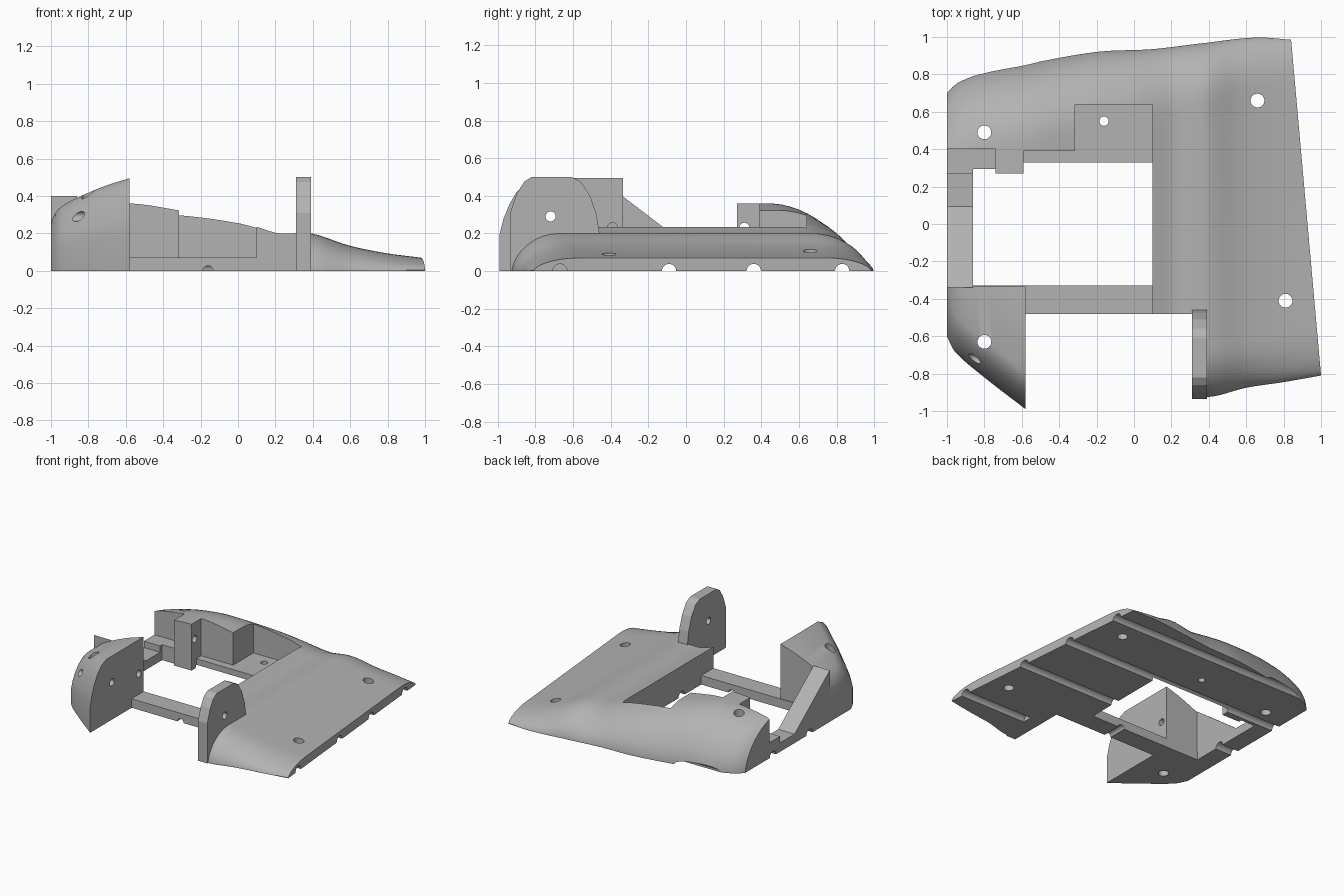
import bpy, bmesh, math
from mathutils import Matrix

if "Cube" in bpy.data.objects:
    bpy.data.objects.remove(bpy.data.objects["Cube"])

grey = bpy.data.materials.new("plain_grey")
grey.use_nodes = True
GREY = (0.45, 0.45, 0.45, 1)
grey.diffuse_color = GREY
grey.node_tree.nodes["Principled BSDF"].inputs["Base Color"].default_value = GREY


def finish(name, bm):
    bmesh.ops.recalc_face_normals(bm, faces=bm.faces)
    mesh = bpy.data.meshes.new(name)
    bm.to_mesh(mesh)
    bm.free()
    mesh.materials.append(grey)
    ob = bpy.data.objects.new(name, mesh)
    bpy.context.collection.objects.link(ob)
    return ob


def prism(name, points, lo, hi, axis="z"):
    """Extrude an outline: (x, y) along z, or (y, z) along x."""
    place = (lambda p, d: (p[0], p[1], d)) if axis == "z" else (lambda p, d: (d, p[0], p[1]))
    bm = bmesh.new()
    a = [bm.verts.new(place(p, lo)) for p in points]
    b = [bm.verts.new(place(p, hi)) for p in points]
    bm.faces.new(a)
    bm.faces.new(b)
    for i in range(len(a)):
        j = (i + 1) % len(a)
        bm.faces.new((a[i], a[j], b[j], b[i]))
    return finish(name, bm)


def rod(axis, centre, r, length):
    bm = bmesh.new()
    turn = {"x": Matrix.Rotation(math.pi / 2, 4, "Y"),
            "y": Matrix.Rotation(math.pi / 2, 4, "X"), "z": Matrix()}[axis]
    bmesh.ops.create_cone(bm, cap_ends=True, segments=24, radius1=r, radius2=r,
                          depth=length, matrix=Matrix.Translation(centre) @ turn)
    return finish("cutter", bm)


def cut(ob, cutter):
    mod = ob.modifiers.new("cut", "BOOLEAN")
    mod.operation, mod.solver, mod.object = "DIFFERENCE", "EXACT", cutter
    bpy.context.view_layer.objects.active = ob
    bpy.ops.object.modifier_apply(modifier=mod.name)
    bpy.data.objects.remove(cutter)


def smooth(ob, degrees=30):
    bpy.ops.object.select_all(action="DESELECT")
    ob.select_set(True)
    bpy.context.view_layer.objects.active = ob
    bpy.ops.object.shade_smooth_by_angle(angle=math.radians(degrees))


def curve(points):
    """Smooth function through (x, value) points."""
    n = len(points)

    def slope(i):
        a, b = points[max(i - 1, 0)], points[min(i + 1, n - 1)]
        return (b[1] - a[1]) / (b[0] - a[0])

    def value(x):
        i = 0
        while i < n - 2 and x > points[i + 1][0]:
            i += 1
        (x0, y0), (x1, y1) = points[i], points[i + 1]
        w = x1 - x0
        t = min(max((x - x0) / w, 0), 1)
        s = t * t * (3 - 2 * t)
        return (y0 + (y1 - y0) * s + w * slope(i) * t * (1 - t) ** 2
                - w * slope(i + 1) * t * t * (1 - t))
    return value


# Curved deck: height field over the whole footprint
back = curve([(-1, .70), (-.95, .75), (-.8, .81), (-.6, .85), (-.2, .92), (.1, .935),
              (.4, .97), (.75, .997), (1, .985)])
front = curve([(-1, -.93), (.39, -.925), (.6, -.875), (.8, -.845), (1, -.81)])
height = curve([(-1, .32), (-.6, .36), (-.3, .32), (0, .265), (.1, .235), (.22, .2),
                (.39, .2), (.6, .135), (.8, .095), (1, .07)])
back_width = curve([(-1, .42), (-.1, .40), (.4, .30), (1, .24)])
SPLIT = .39


def falloff(t):
    t = min(max(t, 0), 1)
    return (1 - (1 - t) ** 2) ** .6


COLS, ROWS = 70, 48
bm = bmesh.new()
grid = []
for i in range(COLS + 1):
    u = -1 + 2 * i / COLS
    line = []
    for k in range(ROWS + 1):
        v = .5 - .5 * math.cos(math.pi * k / ROWS)
        y = front(u) + (back(u) - front(u)) * v
        z = height(u) * falloff((back(u) - y) / back_width(u)) * falloff((y - front(u)) / .25)
        edge = 1 - .16 * (y + .81) / 1.795
        x = u if u < SPLIT else SPLIT + (u - SPLIT) / (1 - SPLIT) * (edge - SPLIT)
        line.append(bm.verts.new((x, y, max(z, .004))))
    grid.append(line)
for i in range(COLS):
    for k in range(ROWS):
        bm.faces.new((grid[i][k], grid[i + 1][k], grid[i + 1][k + 1], grid[i][k + 1]))
lower = bmesh.ops.extrude_face_region(bm, geom=bm.faces[:])["geom"]
for v in lower:
    if isinstance(v, bmesh.types.BMVert):
        v.co.z = 0
deck = finish("deck", bm)

# Open corner, central opening and the lowered beams and pocket
cut(deck, prism("cutter", [(-1.2, -1.2), (.35, -1.2), (.35, -.48), (-1.2, -.48)], -.1, .6))
cut(deck, prism("cutter", [(-1.2, -1.2), (.1, -1.2), (.1, .64), (-.315, .64), (-.315, .39),
                           (-.59, .39), (-.59, .27), (-.74, .27), (-.74, .4), (-1.2, .4)], .07, .6))
cut(deck, prism("cutter", [(-.86, -.33), (.1, -.33), (.1, .33), (-.59, .33), (-.59, .27),
                           (-.74, .27), (-.74, .295), (-.86, .295)], -.1, .6))

# Screw holes, cross hole and cable grooves underneath
for x, y, r in [(-.8, .49, .037), (.66, .66, .037), (.81, -.41, .037), (-.16, .55, .025)]:
    cut(deck, rod("z", (x, y, .2), r, 1))
cut(deck, rod("x", (-.66, .31, .23), .027, .3))
for y, x0, x1 in [(.83, -1.2, 1.2), (.36, -1.2, 1.2), (-.09, -1.2, 1.2), (-.67, .42, 1.2)]:
    cut(deck, rod("x", ((x0 + x1) / 2, y, 0), .038, x1 - x0))
cut(deck, rod("y", (-.16, -.2, 0), .027, .8))
smooth(deck)

# Ledge where the side beam meets the ridge
prism("beam_ledge", [(-1, .27), (-.86, .27), (-.86, .295), (-.74, .295), (-.74, .4), (-1, .4)],
      .06, .12)

# Upright fin with a pivot hole
fin = prism("upright_fin", [(-.935, 0), (-.935, .31), (-.9, .41), (-.86, .475), (-.82, .5),
                            (-.61, .5), (-.56, .475), (-.51, .4), (-.475, .3), (-.46, .2),
                            (-.46, 0)], .31, .39, "x")
cut(fin, rod("x", (.35, -.72, .29), .027, .3))

# Rounded corner block: profile swept along x with changing front and height
block_front = curve([(-1, -.6), (-.96, -.68), (-.8, -.82), (-.58, -.99)])
block_top = curve([(-1, .26), (-.97, .32), (-.9, .37), (-.72, .45), (-.58, .495)])
bm = bmesh.new()
rings = []
for i in range(17):
    x = -1 + .42 * (i / 16) ** 1.4
    f, h = block_front(x), block_top(x)
    outline = [(f, 0), (f, .4 * h), (f + .02, .56 * h), (f + .05, .71 * h), (f + .09, .85 * h),
               (f + .14, .95 * h), (f + .2, h), (-.335, h), (-.335, 0)]
    rings.append([bm.verts.new((x, y, z)) for y, z in outline])
for a, b in zip(rings, rings[1:]):
    for j in range(len(a)):
        k = (j + 1) % len(a)
        bm.faces.new((a[j], a[k], b[k], b[j]))
bm.faces.new(rings[0])
bm.faces.new(rings[-1])
block = finish("corner_block", bm)
cut(block, rod("z", (-.8, -.63, .2), .037, 1))
cut(block, rod("x", (-.8, -.72, .29), .027, .6))
cut(block, rod("x", (-.65, -.39, .23), .027, .3))
smooth(block, 35)

# Sloped gusset bracing the block on the side beam
prism("block_gusset", [(-.34, .05), (.1, .05), (.1, .065), (-.34, .4)], -1, -.86, "x")
